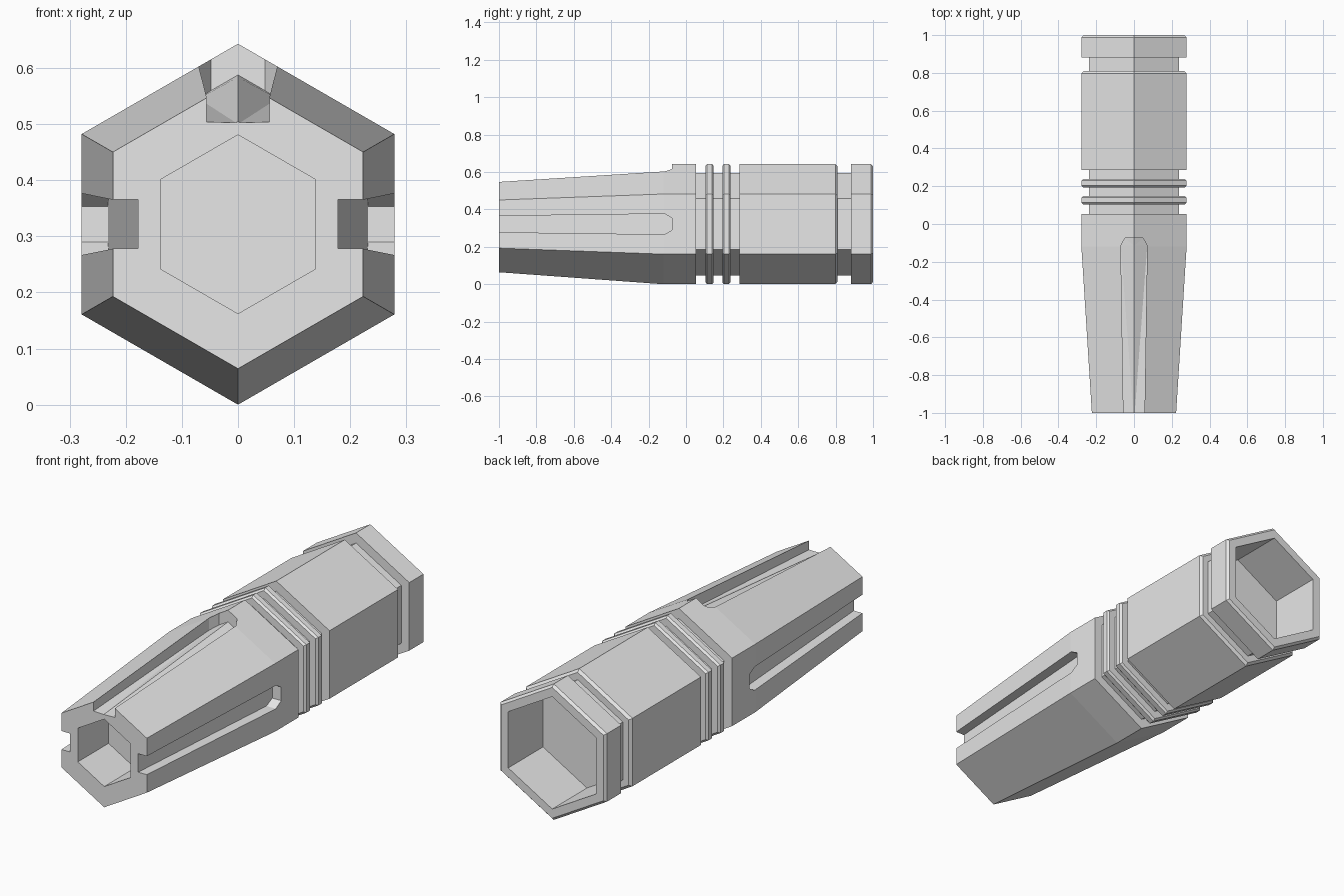
import bpy, bmesh, math
from mathutils import Matrix

cube = bpy.data.objects.get("Cube")
if cube:
    bpy.data.objects.remove(cube, do_unlink=True)

APOTHEM = 0.2785
GROOVE = 0.237
CENTRE_Z = APOTHEM / math.cos(math.pi / 6)

metal = bpy.data.materials.new("plain_grey")
metal.use_nodes = True
GREY = (0.8, 0.8, 0.8, 1)
metal.diffuse_color = GREY
metal.node_tree.nodes["Principled BSDF"].inputs["Base Color"].default_value = GREY


def finish(name, bm):
    bmesh.ops.recalc_face_normals(bm, faces=bm.faces)
    mesh = bpy.data.meshes.new(name)
    bm.to_mesh(mesh)
    bm.free()
    mesh.materials.append(metal)
    obj = bpy.data.objects.new(name, mesh)
    bpy.context.collection.objects.link(obj)
    return obj


def hex_loft(name, profile, closed=False):
    """Loft hexagons along y from (y, apothem) pairs; closed makes a ring."""
    bm = bmesh.new()
    loops = []
    for y, apothem in profile:
        r = apothem / math.cos(math.pi / 6)
        angles = [math.radians(30 + 60 * k) for k in range(6)]
        loops.append([bm.verts.new((r * math.cos(a), y, CENTRE_Z + r * math.sin(a)))
                      for a in angles])
    pairs = list(zip(loops, loops[1:]))
    if closed:
        pairs.append((loops[-1], loops[0]))
    else:
        bm.faces.new(loops[0])
        bm.faces.new(loops[-1])
    for a, b in pairs:
        for k in range(6):
            n = (k + 1) % 6
            bm.faces.new((a[k], a[n], b[n], b[k]))
    return finish(name, bm)


def slot_cutter(name, turn, widths, floor, rise, slope):
    """Tapered slot with a chamfered end, its floor climbing towards the back."""
    bm = bmesh.new()
    lower, upper = [], []
    for y, half in zip((-1.05, -0.115, -0.075), widths):
        t = (y + 1) / 0.925
        xs = (-half, 0, half)
        lower.append([bm.verts.new((x, y, floor + t * (rise - slope * abs(x)))) for x in xs])
        upper.append([bm.verts.new((x, y, 0.5)) for x in xs])
    for rows in (lower, upper):
        for a, b in zip(rows, rows[1:]):
            for k in range(2):
                bm.faces.new((a[k], a[k + 1], b[k + 1], b[k]))
    for k in range(2):
        for i in (0, -1):
            bm.faces.new((lower[i][k], lower[i][k + 1], upper[i][k + 1], upper[i][k]))
        for i in (0, 2):
            bm.faces.new((lower[k][i], lower[k + 1][i], upper[k + 1][i], upper[k][i]))
    bmesh.ops.triangulate(bm, faces=bm.faces)
    bm.transform(Matrix.Translation((0, 0, CENTRE_Z)) @ Matrix.Rotation(math.radians(turn), 4, 'Y'))
    cutter = finish(name, bm)
    cutter.hide_render = True
    return cutter


# Body: front bore, tapered nose, grooves, housing, rear collar and rear bore
body = hex_loft("body", [
    (-0.77, 0.138), (-1, 0.138), (-1, 0.223), (-0.12, APOTHEM), (0.053, APOTHEM),
    (0.053, GROOVE), (0.286, GROOVE), (0.286, APOTHEM), (0.798, APOTHEM),
    (0.81, 0.267), (0.81, GROOVE), (0.882, GROOVE), (0.882, APOTHEM),
    (0.988, APOTHEM), (1, 0.268), (1, 0.23), (0.74, 0.23)])

# Slots along the top ridge and both flat sides of the nose
cutters = [slot_cutter("top_slot_cutter", 0, (0.055, 0.07, 0.048), 0.183, 0.083, 0.577)]
for side, turn in (("left", 90), ("right", -90)):
    cutters.append(slot_cutter(side + "_slot_cutter", turn, (0.043, 0.055, 0.032),
                               0.178, 0.054, 0))
bpy.context.view_layer.objects.active = body
for cutter in cutters:
    mod = body.modifiers.new(cutter.name, 'BOOLEAN')
    mod.operation = 'DIFFERENCE'
    mod.solver = 'EXACT'
    mod.object = cutter
    bpy.ops.object.modifier_apply(modifier=mod.name)
    bpy.data.objects.remove(cutter, do_unlink=True)

# Two bevelled rings in the middle groove
BEVEL = 0.009
for name, y in (("front_ring", 0.126), ("rear_ring", 0.216)):
    h = 0.022
    hex_loft(name, [(y - h, GROOVE - 0.01), (y - h, APOTHEM - BEVEL), (y - h + BEVEL, APOTHEM),
                    (y + h - BEVEL, APOTHEM), (y + h, APOTHEM - BEVEL),
                    (y + h, GROOVE - 0.01)], closed=True)
